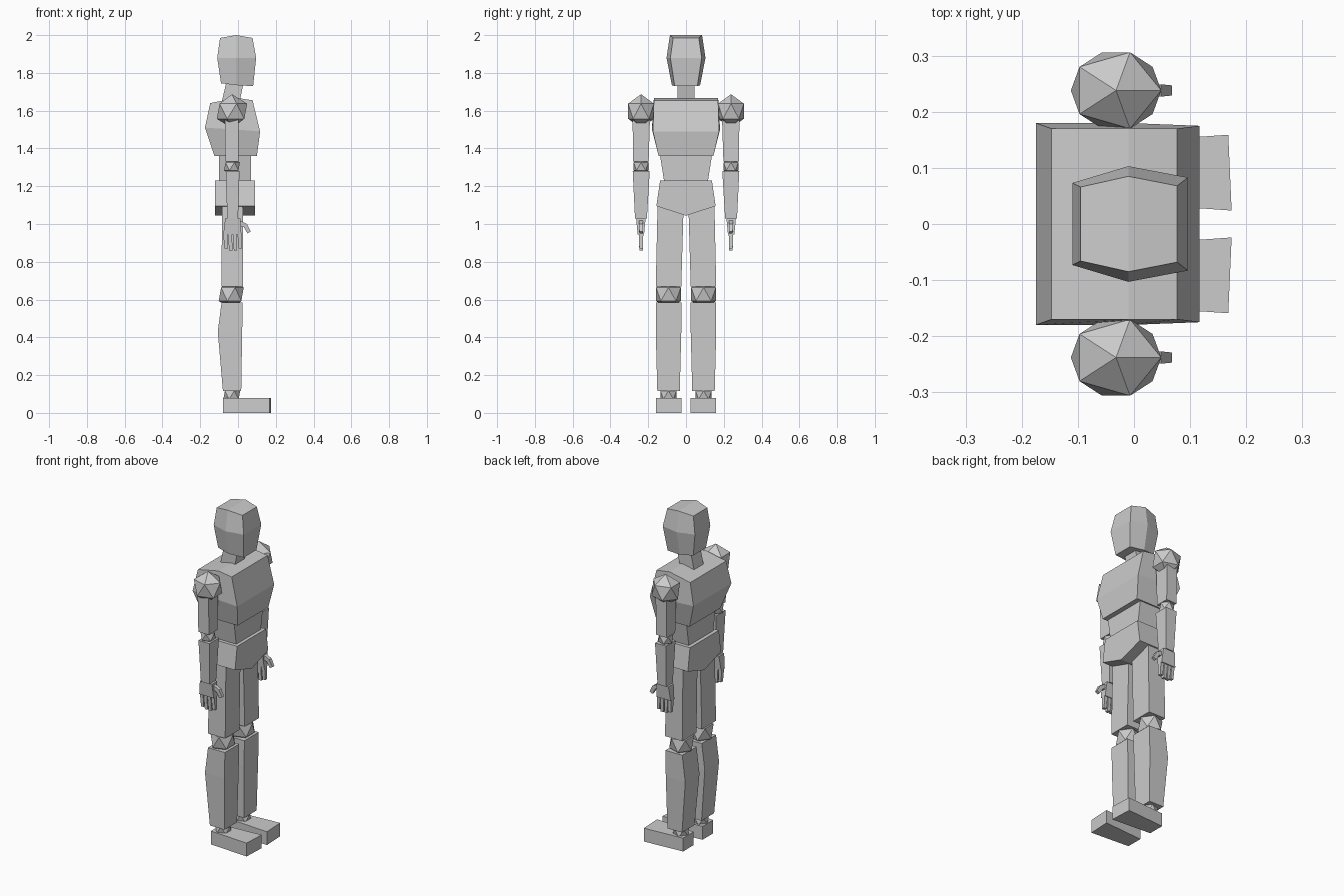
import bpy
import bmesh
from mathutils import Matrix


def finish(name, bm):
    bmesh.ops.recalc_face_normals(bm, faces=bm.faces)
    mesh = bpy.data.meshes.new(name)
    bm.to_mesh(mesh)
    bm.free()
    obj = bpy.data.objects.new(name, mesh)
    bpy.context.collection.objects.link(obj)
    return obj


def loft(name, rings):
    """Each ring is (centre_y, [(x, z, half_width), ...]) listed back to front."""
    bm = bmesh.new()
    loops = []
    for cy, pts in rings:
        near = [bm.verts.new((x, cy - h, z)) for x, z, h in pts]
        far = [bm.verts.new((x, cy + h, z)) for x, z, h in pts]
        loops.append(near + far[::-1])
    n = len(loops[0])
    for a, b in zip(loops, loops[1:]):
        for i in range(n):
            j = (i + 1) % n
            bm.faces.new((a[i], a[j], b[j], b[i]))
    for cap in (loops[0], loops[-1]):
        for i in range(n // 2 - 1):
            bm.faces.new((cap[i], cap[i + 1], cap[n - 2 - i], cap[n - 1 - i]))
    return finish(name, bm)


def block(name, side, sections):
    """Four-sided limb; sections are (z, x_back, x_front, y_inner, y_outer)."""
    return loft(name, [(side * (yi + yo) / 2,
                        [(xb, z, (yo - yi) / 2), (xf, z, (yo - yi) / 2)])
                       for z, xb, xf, yi, yo in sections])


def joint(name, centre, radii):
    bm = bmesh.new()
    bmesh.ops.create_icosphere(bm, subdivisions=1, radius=1,
                               matrix=Matrix.Translation(centre) @ Matrix.Diagonal((*radii, 1)))
    return finish(name, bm)


# Head with a centre ridge on each side
loft("head", [
    (0, [(-0.09, 1.745, 0.06), (-0.01, 1.735, 0.075), (0.08, 1.73, 0.06)]),
    (0, [(-0.11, 1.88, 0.073), (-0.01, 1.88, 0.103), (0.096, 1.88, 0.083)]),
    (0, [(-0.095, 1.985, 0.066), (-0.01, 2.0, 0.085), (0.077, 1.985, 0.068)])])

# Neck leaning forward
loft("neck", [
    (0, [(-0.09, 1.63, 0.045), (0.005, 1.63, 0.045)]),
    (0, [(-0.06, 1.76, 0.045), (0.03, 1.75, 0.045)])])

# Chest, waist and wedge-bottomed pelvis
loft("chest", [
    (0, [(-0.125, 1.36, 0.145), (-0.01, 1.36, 0.145), (0.10, 1.36, 0.145)]),
    (0, [(-0.175, 1.51, 0.18), (-0.01, 1.50, 0.18), (0.117, 1.49, 0.175)]),
    (0, [(-0.147, 1.64, 0.17), (-0.01, 1.668, 0.17), (0.077, 1.655, 0.17)])])
loft("waist", [
    (0, [(-0.10, 1.22, 0.115), (0.07, 1.22, 0.115)]),
    (0, [(-0.10, 1.38, 0.14), (0.07, 1.38, 0.14)])])
loft("pelvis", [
    (0, [(-0.122, 1.045, 0.003), (0.09, 1.045, 0.003)]),
    (0, [(-0.122, 1.095, 0.157), (0.09, 1.095, 0.157)]),
    (0, [(-0.122, 1.23, 0.137), (0.09, 1.23, 0.137)])])

for s, label in ((-1, "right"), (1, "left")):
    # Arm
    joint(f"{label}_shoulder", (-0.032, s * 0.238, 1.597), (0.09, 0.08, 0.09))
    block(f"{label}_upper_arm", s, [(1.33, -0.067, 0.003, 0.198, 0.28),
                                    (1.58, -0.07, 0.003, 0.19, 0.283)])
    joint(f"{label}_elbow", (-0.032, s * 0.238, 1.305), (0.047, 0.046, 0.047))
    block(f"{label}_forearm", s, [(1.03, -0.057, 0.0, 0.207, 0.27),
                                  (1.28, -0.065, 0.008, 0.192, 0.282)])
    # Hand with four splayed fingers and a thumb
    block(f"{label}_palm", s, [(0.945, -0.078, 0.018, 0.222, 0.256),
                               (1.03, -0.068, 0.012, 0.214, 0.264)])
    for i in range(4):
        top = -0.078 + 0.025 * i
        tip = -0.072 + 0.025 * i
        z = 0.87 if i in (0, 3) else 0.86
        block(f"{label}_finger_{i + 1}", s, [(z, tip, tip + 0.018, 0.228, 0.247),
                                             (0.95, top, top + 0.021, 0.226, 0.25)])
    loft(f"{label}_thumb", [
        (s * 0.238, [(0.0, 0.99, 0.011), (0.008, 1.02, 0.011)]),
        (s * 0.238, [(0.03, 0.985, 0.011), (0.048, 1.0, 0.011)]),
        (s * 0.238, [(0.05, 0.95, 0.009), (0.068, 0.96, 0.009)])])

    # Leg
    block(f"{label}_thigh", s, [(0.67, -0.087, 0.027, 0.025, 0.16),
                                (1.12, -0.085, 0.025, 0.012, 0.15)])
    joint(f"{label}_knee", (-0.036, s * 0.093, 0.628), (0.074, 0.077, 0.08))
    block(f"{label}_shin", s, [(0.117, -0.08, 0.017, 0.033, 0.152),
                               (0.43, -0.107, 0.022, 0.025, 0.16),
                               (0.585, -0.087, 0.025, 0.025, 0.16)])
    joint(f"{label}_ankle", (-0.033, s * 0.093, 0.095), (0.05, 0.05, 0.05))
    # Foot widening and slanting at the toe
    bm = bmesh.new()
    sole = [(-0.08, 0.042), (-0.08, 0.142), (0.168, 0.159), (0.174, 0.024)]
    face = bm.faces.new([bm.verts.new((x, s * y, 0)) for x, y in sole])
    up = bmesh.ops.extrude_face_region(bm, geom=[face])["geom"]
    bmesh.ops.translate(bm, vec=(0, 0, 0.08),
                        verts=[g for g in up if isinstance(g, bmesh.types.BMVert)])
    if face.is_valid and all(v.co.z > 0.01 for v in face.verts):
        bm.faces.new([v for v in bm.verts if v.co.z < 0.01])
    elif not any(all(v.co.z < 0.01 for v in f.verts) for f in bm.faces):
        bm.faces.new(list(bm.verts)[:4])
    finish(f"{label}_foot", bm)
